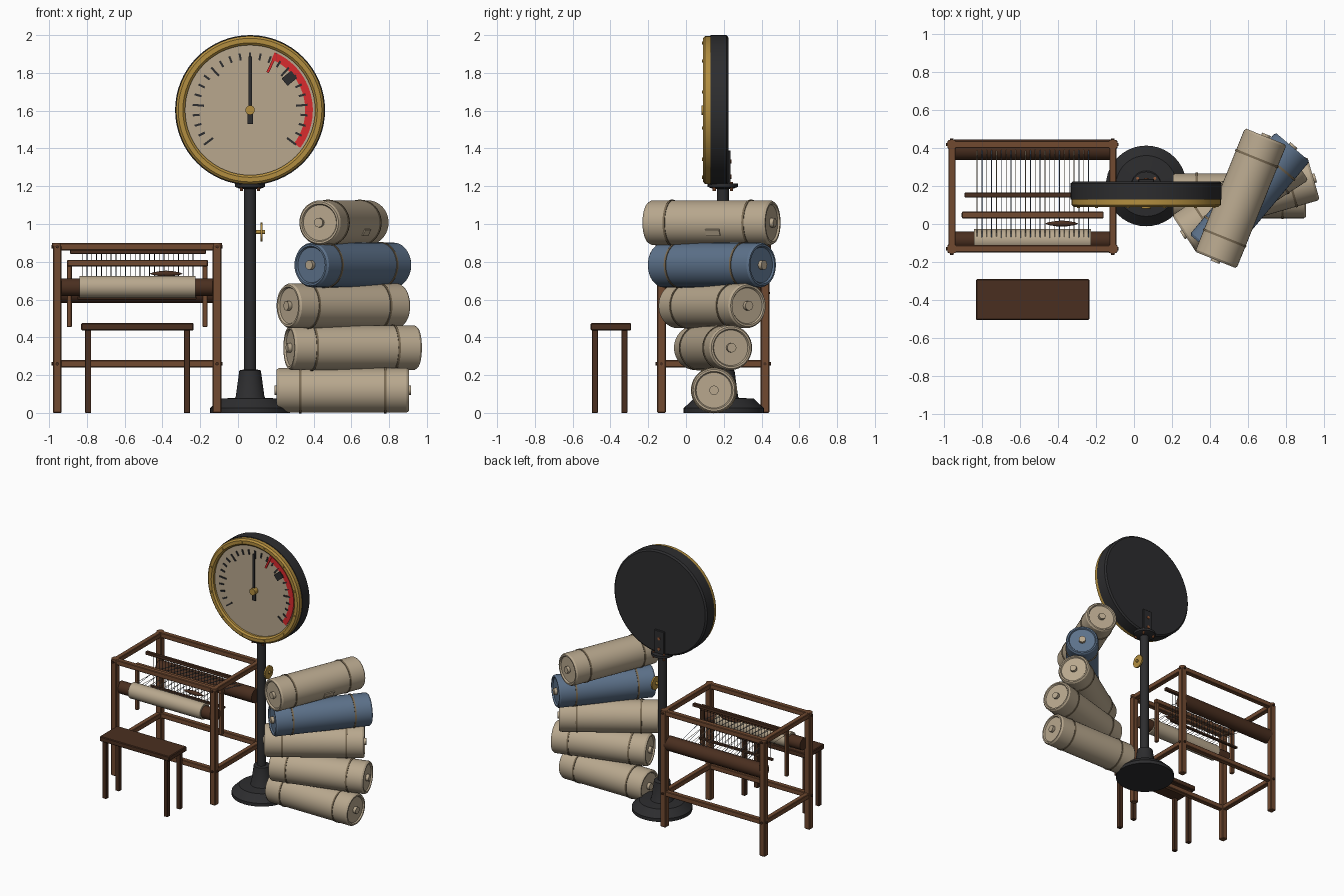
import bpy, bmesh, math
from mathutils import Vector, Matrix

if "Cube" in bpy.data.objects:
    bpy.data.objects.remove(bpy.data.objects["Cube"])


def mat(name, r, g, b):
    m = bpy.data.materials.new(name)
    m.diffuse_color = (r, g, b, 1)
    m.use_nodes = True
    m.node_tree.nodes["Principled BSDF"].inputs["Base Color"].default_value = m.diffuse_color
    return m


TAN = mat("tan", 0.48, 0.39, 0.27)
BLUE = mat("slate blue", 0.11, 0.17, 0.26)
WOOD = mat("brown wood", 0.165, 0.068, 0.03)
DARK = mat("dark wood", 0.068, 0.028, 0.014)
BLACK = mat("charcoal", 0.026, 0.026, 0.028)
BRASS = mat("brass", 0.45, 0.27, 0.05)
RED = mat("red", 0.7, 0.024, 0.026)
HOOP = mat("hoop brown", 0.2, 0.15, 0.09)
COPPER = mat("copper", 0.3, 0.1, 0.04)


def finish(name, bm, material, smooth=False):
    bmesh.ops.recalc_face_normals(bm, faces=bm.faces)
    me = bpy.data.meshes.new(name)
    bm.to_mesh(me)
    bm.free()
    me.materials.append(material)
    ob = bpy.data.objects.new(name, me)
    bpy.context.collection.objects.link(ob)
    if smooth:
        bpy.ops.object.select_all(action='DESELECT')
        bpy.context.view_layer.objects.active = ob
        ob.select_set(True)
        bpy.ops.object.shade_smooth_by_angle(angle=math.radians(32))
    return ob


def box(name, lo, hi, material, bevel=0.0, rot=None):
    """Box between two corners, optionally turned about its centre."""
    lo, hi = Vector(lo), Vector(hi)
    bm = bmesh.new()
    bmesh.ops.create_cube(bm, size=1)
    m = Matrix.Translation((lo + hi) / 2) @ (rot or Matrix()) @ Matrix.Diagonal((*(hi - lo), 1))
    bm.transform(m)
    if bevel:
        bmesh.ops.bevel(bm, geom=bm.edges[:], offset=bevel, segments=1, affect='EDGES')
    return finish(name, bm, material)


def lathe(name, profile, origin, axis, material, n=32, closed=False):
    """Turn (radius, height) points about an axis."""
    bm = bmesh.new()
    vs = [bm.verts.new((r, 0, h)) for r, h in profile]
    es = [bm.edges.new(p) for p in zip(vs, vs[1:] + vs[:1] if closed else vs[1:])]
    bmesh.ops.spin(bm, geom=vs + es, cent=(0, 0, 0), axis=(0, 0, 1), angle=math.tau, steps=n)
    bmesh.ops.remove_doubles(bm, verts=bm.verts, dist=1e-5)
    q = Vector(axis).to_track_quat('Z', 'Y').to_matrix().to_4x4()
    bm.transform(Matrix.Translation(origin) @ q)
    return finish(name, bm, material, True)


def rod(name, a, b, r, material, n=24):
    a, b = Vector(a), Vector(b)
    length = (b - a).length
    return lathe(name, [(0, 0), (r, 0), (r, length), (0, length)], a, b - a, material, n)


# Loom frame: posts, rails and pegs
XS, YS, h = (-0.957, -0.111), (-0.13, 0.418), 0.023
for x in XS:
    for y in YS:
        box("loom_post", (x - h, y - h, 0), (x + h, y + h, 0.885), WOOD, 0.005)
        rod("post_cap", (x, y, 0.88), (x, y, 0.9), 0.027, WOOD, 12)
        sy = -1 if y < 0 else 1
        for z in (0.26, 0.88):
            rod("frame_peg", (x, y, z), (x, y + sy * 0.032, z), 0.009, DARK, 8)
            sx = -1 if x < -0.5 else 1
            rod("frame_peg", (x, y, z), (x + sx * 0.03, y, z), 0.009, DARK, 8)
for z in (0.26, 0.88):
    for y in YS:
        box("long_rail", (XS[0], y - 0.019, z - 0.019), (XS[1], y + 0.019, z + 0.019), WOOD, 0.004)
    for x in XS:
        box("side_rail", (x - 0.019, YS[0], z - 0.019), (x + 0.019, YS[1], z + 0.019), WOOD, 0.004)

# Loom beams and cloth roll
rod("front_beam", (-0.945, -0.085, 0.665), (-0.12, -0.085, 0.665), 0.046, DARK)
rod("back_beam", (-0.945, 0.39, 0.635), (-0.12, 0.39, 0.635), 0.054, DARK)
rod("cloth_roll", (-0.84, -0.085, 0.667), (-0.225, -0.085, 0.667), 0.059, TAN)

# Swinging beater and heddle bars
box("beater_bar", (-0.905, 0.03, 0.775), (-0.16, 0.065, 0.81), WOOD, 0.004)
for x in (-0.893, -0.175):
    box("beater_leg", (x - 0.013, 0.034, 0.455), (x + 0.013, 0.061, 0.78), WOOD, 0.003)
box("heddle_bar", (-0.89, 0.14, 0.842), (-0.17, 0.165, 0.867), DARK, 0.003)
box("lower_heddle_bar", (-0.85, 0.142, 0.6), (-0.22, 0.162, 0.617), DARK, 0.003)

# Warp threads and heddle cords
for i in range(24):
    x = -0.825 + i * 0.0255
    tone = BLUE if i % 2 else TAN
    zm = 0.745 if i % 2 else 0.715
    rod("warp_thread", (x, 0.39, 0.687), (x, 0.152, zm), 0.002, tone, 4)
    rod("warp_thread", (x, 0.152, zm), (x, -0.08, 0.722), 0.002, tone, 4)
    rod("heddle_cord", (x, 0.152, 0.61), (x, 0.152, 0.85), 0.002, BLACK, 4)

# Shuttle resting on the warp
lathe("shuttle", [(0, -0.088), (0.007, -0.07), (0.014, -0.03), (0.016, 0), (0.014, 0.03),
                  (0.007, 0.07), (0, 0.088)], (-0.38, 0.002, 0.737), (1, 0, 0), DARK, 12)

# Bench
box("bench_seat", (-0.83, -0.505, 0.437), (-0.235, -0.29, 0.475), DARK, 0.005)
for x in (-0.793, -0.27):
    for y in (-0.482, -0.326):
        box("bench_leg", (x - 0.016, y - 0.016, 0), (x + 0.016, y + 0.016, 0.44), DARK, 0.002)

# Gauge stand
GX, GY, GZ = 0.064, 0.195, 1.603
lathe("stand_base", [(0, 0), (0.212, 0), (0.212, 0.025), (0.16, 0.075), (0.08, 0.08), (0.076, 0.085),
                     (0.057, 0.225), (0.033, 0.23), (0, 0.23)], (GX, 0.2, 0), (0, 0, 1), BLACK, 40)
rod("stand_pole", (GX, GY, 0.2), (GX, GY, 1.22), 0.032, BLACK)
lathe("pole_flange", [(0, 0), (0.05, 0), (0.08, 0.012), (0.08, 0.03), (0, 0.03)],
      (GX, GY, 1.185), (0, 0, 1), BLACK)
box("gauge_bracket", (GX - 0.042, 0.2, 1.2), (GX + 0.042, 0.236, 1.39), BLACK, 0.003)
for z in (1.25, 1.33):
    rod("bracket_bolt", (GX, 0.23, z), (GX, 0.242, z), 0.011, COPPER, 8)
for a in range(4):
    c, s = math.cos(a * math.pi / 2 + 0.78), math.sin(a * math.pi / 2 + 0.78)
    rod("flange_bolt", (GX + 0.064 * c, GY + 0.064 * s, 1.175), (GX + 0.064 * c, GY + 0.064 * s, 1.222),
        0.008, COPPER, 8)

# Valve on the pole
rod("valve_stem", (GX, GY, 0.957), (0.142, GY, 0.957), 0.011, BRASS, 12)
rod("valve_wheel", (0.118, GY, 0.957), (0.13, GY, 0.957), 0.05, BRASS, 20)

# Gauge housing, bezel and face
FWD = (0, -1, 0)
lathe("gauge_housing", [(0, 0), (0.385, 0), (0.397, 0.01), (0.397, 0.095), (0, 0.095)],
      (GX, 0.224, GZ), FWD, BLACK, 64)
lathe("gauge_bezel", [(0.344, 0), (0.392, 0), (0.392, 0.03), (0.38, 0.041), (0.356, 0.041), (0.344, 0.03)],
      (GX, 0.131, GZ), FWD, BRASS, 64, True)
rod("gauge_face", (GX, 0.15, GZ), (GX, 0.118, GZ), 0.346, TAN, 64)


def dial(r, deg, y):
    a = math.radians(deg)
    return Vector((GX + r * math.cos(a), y, GZ + r * math.sin(a)))


def dial_mark(name, r0, r1, width, deg, material, y=0.116):
    c, l = dial((r0 + r1) / 2, deg, y), (r1 - r0) / 2
    d = Vector((l, 0.004, width / 2))
    return box(name, c - d, c + d, material, 0, Matrix.Rotation(-math.radians(deg), 4, 'Y'))


for i in range(12):
    rod("bezel_screw", dial(0.368, 15 + 30 * i, 0.1), dial(0.368, 15 + 30 * i, 0.084), 0.008, BRASS, 8)
for i in range(25):
    dial_mark("dial_tick", 0.245 if i % 4 == 0 else 0.268, 0.305, 0.011, 217 - i * 254 / 24, BLACK)

# Red danger arc, its start mark and the limit marker
bm = bmesh.new()
ring = [[bm.verts.new(dial(r, 67 - k * 104 / 32, 0.112)) for r in (0.292, 0.332)] for k in range(33)]
for p, q in zip(ring, ring[1:]):
    bm.faces.new((p[0], p[1], q[1], q[0]))
res = bmesh.ops.extrude_face_region(bm, geom=bm.faces[:])
bmesh.ops.translate(bm, vec=(0, 0.006, 0), verts=[v for v in res["geom"] if isinstance(v, bmesh.types.BMVert)])
finish("danger_arc", bm, RED)
dial_mark("danger_start", 0.22, 0.332, 0.014, 65, RED, 0.113)
dial_mark("limit_marker", 0.235, 0.3, 0.05, 39, BLACK, 0.11)

# Needle and hub
box("needle", (GX - 0.009, 0.1, GZ - 0.03), (GX + 0.009, 0.106, GZ + 0.285), BLACK)
box("needle_tail", (GX - 0.015, 0.1, GZ - 0.073), (GX + 0.015, 0.106, GZ), BLACK)
rod("needle_hub", (GX, 0.118, GZ), (GX, 0.082, GZ), 0.025, BRASS, 16)

# Stack of drums, each turned further than the one below
R, L = 0.12, 0.35
HALF = [(0, L - 0.01), (0.094, L - 0.01), (0.1, L), (0.11, L), (R - 0.002, L - 0.012)]
BODY = HALF + [(r, -z) for r, z in reversed(HALF)]
drums = [(0.555, 0.148, 0.12, 0, TAN), (0.607, 0.143, 0.345, 16, TAN), (0.558, 0.138, 0.567, 33, TAN),
         (0.608, 0.137, 0.783, 50, BLUE), (0.561, 0.135, 1.007, 68, TAN)]
for x, y, z, deg, colour in drums:
    a = math.radians(deg)
    axis, c = Vector((math.cos(a), math.sin(a), 0)), Vector((x, y, z))
    lathe("drum", BODY, c, axis, colour, 40)
    for s in (-1, 1):
        lathe("drum_hoop", [(0.115, -0.006), (0.122, -0.006), (0.122, 0.006), (0.115, 0.006)],
              c + axis * s * 0.225, axis, HOOP, 40, True)
        rod("drum_bung", c + axis * s * (L - 0.02), c + axis * s * (L + 0.012), 0.025, TAN, 12)

# Small label plate on the top drum
side = Vector((math.sin(a), -math.cos(a), 0))
p = c + axis * 0.05 + side * 0.107 + Vector((0, 0, -0.052))
turn = Matrix.Rotation(a, 4, 'Z') @ Matrix.Rotation(math.radians(26), 4, 'X')
d = Vector((0.04, 0.004, 0.018))
box("drum_label", p - d, p + d, TAN, 0, turn)
